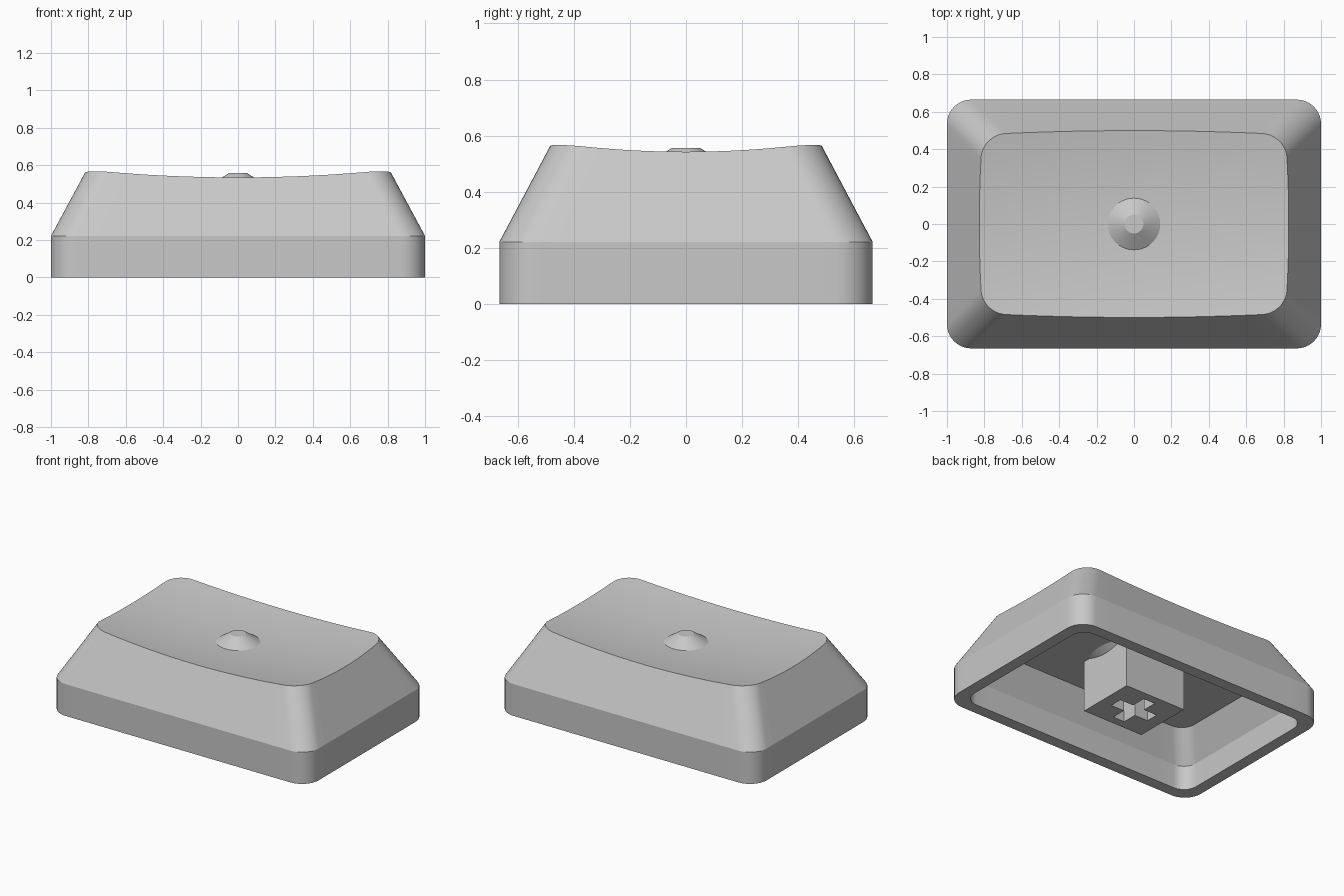
import bpy, bmesh, math
from mathutils import Vector

cube = bpy.data.objects.get("Cube")
if cube:
    bpy.data.objects.remove(cube, do_unlink=True)

grey = bpy.data.materials.new("light grey plastic")
grey.use_nodes = True
colour = (0.58, 0.58, 0.58, 1)
grey.diffuse_color = colour
grey.node_tree.nodes["Principled BSDF"].inputs["Base Color"].default_value = colour


def finish(bm, name):
    bmesh.ops.recalc_face_normals(bm, faces=bm.faces)
    mesh = bpy.data.meshes.new(name)
    bm.to_mesh(mesh)
    bm.free()
    mesh.materials.append(grey)
    obj = bpy.data.objects.new(name, mesh)
    bpy.context.collection.objects.link(obj)
    bpy.ops.object.select_all(action='DESELECT')
    bpy.context.view_layer.objects.active = obj
    obj.select_set(True)
    bpy.ops.object.shade_smooth_by_angle(angle=math.radians(20))
    return obj


def rounded_rect(hx, hy, r, z, arc=10, side=14):
    """Rounded rectangle, with extra points along its straight sides."""
    corners = []
    for k, (sx, sy) in enumerate([(1, 1), (-1, 1), (-1, -1), (1, -1)]):
        centre = Vector((sx * (hx - r), sy * (hy - r), z))
        angles = [(k + i / arc) * math.pi / 2 for i in range(arc + 1)]
        corners.append([centre + Vector((math.cos(a), math.sin(a), 0)) * r for a in angles])
    points = []
    for k, corner in enumerate(corners):
        points += corner
        start, end = corner[-1], corners[(k + 1) % 4][0]
        points += [start.lerp(end, i / side) for i in range(1, side)]
    return points


def dish(x, y):
    return 0.497 + 0.067 * x * x + 0.15 * y * y


# Outer outlines: skirt, shoulder, and the taper trimmed by the dished top
SHOULDER, PEAK = 0.222, 0.575
skirt = rounded_rect(1, 0.665, 0.13, 0)
shoulder = rounded_rect(1, 0.665, 0.13, SHOULDER)
peak = rounded_rect(0.81, 0.478, 0.13, PEAK)
rim = []
for low, high in zip(shoulder, peak):
    p = high
    for _ in range(8):
        p = low.lerp(high, (dish(p.x, p.y) - SHOULDER) / (PEAK - SHOULDER))
    rim.append(p)

# Hollow inside and dished top, lofted as one shell
CEILING = 0.365
rings = [rounded_rect(0.81, 0.475, 0.1, CEILING),
         rounded_rect(0.918, 0.583, 0.1, 0.17),
         rounded_rect(0.918, 0.583, 0.1, 0),
         skirt, shoulder, rim]
for step in range(9, 0, -1):
    t = step / 10
    rings.append([Vector((p.x * t, p.y * t, dish(p.x * t, p.y * t))) for p in rim])

bm = bmesh.new()
loops = [[bm.verts.new(p) for p in ring] for ring in rings]
count = len(skirt)
for a, b in zip(loops, loops[1:]):
    for i in range(count):
        j = (i + 1) % count
        bm.faces.new((a[i], a[j], b[j], b[i]))
bm.faces.new(loops[0])
middle = bm.verts.new((0, 0, dish(0, 0)))
for i in range(count):
    bm.faces.new((loops[-1][i], loops[-1][(i + 1) % count], middle))
finish(bm, "key_shell")


# Raised nub on the top and the thickened ceiling around the stem
def frustum(name, r_low, r_high, z_low, z_high):
    bm = bmesh.new()
    bmesh.ops.create_cone(bm, cap_ends=True, segments=64, radius1=r_low,
                          radius2=r_high, depth=z_high - z_low)
    bmesh.ops.translate(bm, verts=bm.verts, vec=(0, 0, (z_low + z_high) / 2))
    finish(bm, name)


frustum("top_nub", 0.184, 0.05, 0.47, 0.557)
frustum("ceiling_boss", 0.2, 0.3, 0.31, CEILING + 0.01)

# Stem block with a cross-shaped socket sunk into its underside
HX, HY, ARM, SLOT = 0.237, 0.21, 0.15, 0.045
BOTTOM, TOP, SOCKET = 0.005, 0.38, 0.28
xs = [-HX, -ARM, -SLOT, SLOT, ARM, HX]
ys = [-HY, -ARM, -SLOT, SLOT, ARM, HY]
bm = bmesh.new()
grid = [[bm.verts.new((x, y, BOTTOM)) for y in ys] for x in xs]
cross = []
for i in range(5):
    for j in range(5):
        face = bm.faces.new((grid[i][j], grid[i][j + 1], grid[i + 1][j + 1], grid[i + 1][j]))
        if (i == 2 and 0 < j < 4) or (j == 2 and 0 < i < 4):
            cross.append(face)
border = [e for e in bm.edges if e.is_boundary]
sides = bmesh.ops.extrude_edge_only(bm, edges=border)["geom"]
for v in sides:
    if isinstance(v, bmesh.types.BMVert):
        v.co.z = TOP
sunk = bmesh.ops.extrude_face_region(bm, geom=cross)["geom"]
for v in sunk:
    if isinstance(v, bmesh.types.BMVert):
        v.co.z = SOCKET
bmesh.ops.delete(bm, geom=[f for f in cross if f.is_valid], context='FACES')
finish(bm, "stem")
